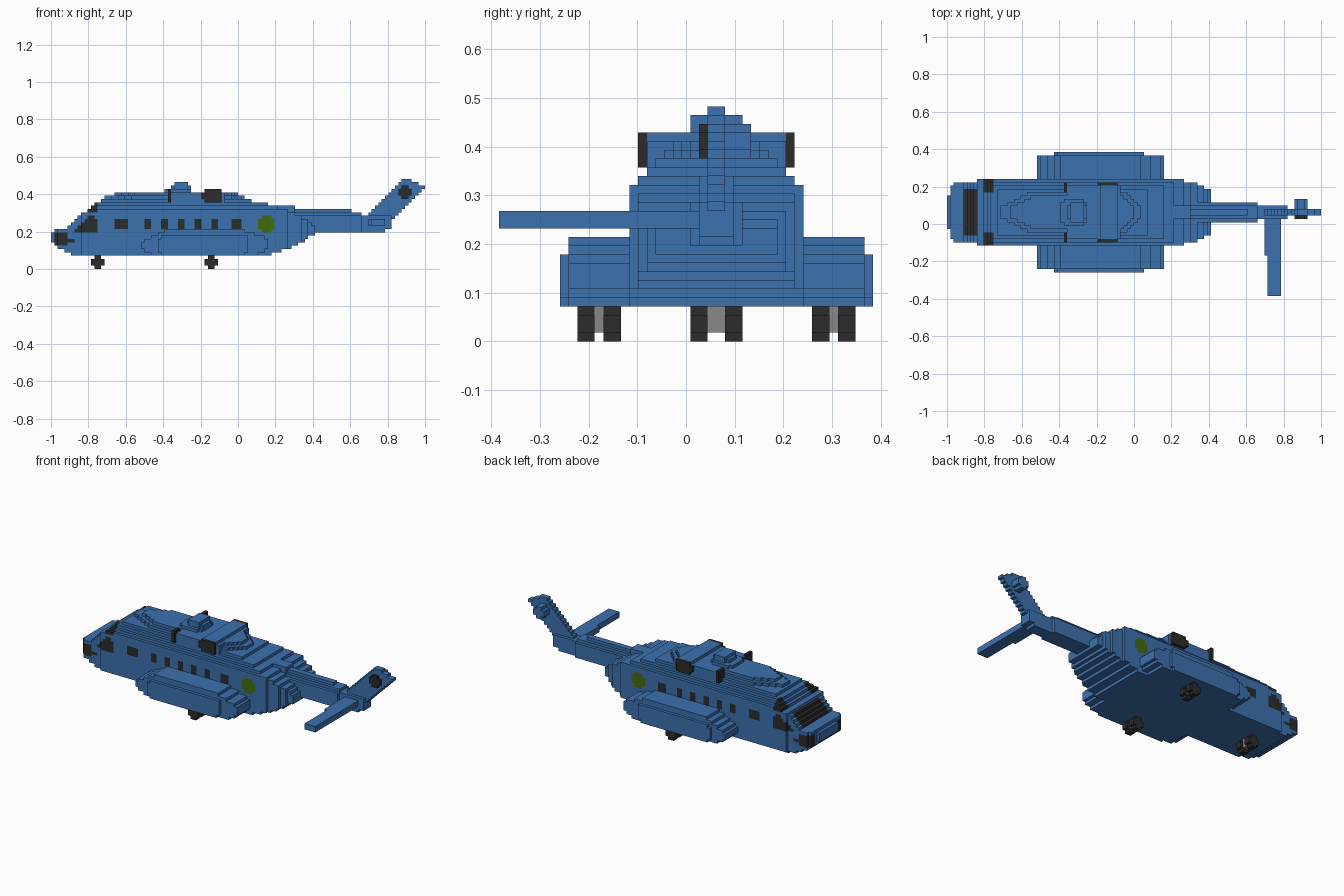
import bpy, bmesh

old = bpy.data.objects.get("Cube")
if old:
    bpy.data.objects.remove(old, do_unlink=True)

V = 2 / 112          # block size
MID = 3.5            # centre line of the hull, in blocks along y
BLUE, BLACK, GREEN, GREY = range(4)


def material(name, rgb):
    m = bpy.data.materials.new(name)
    m.use_nodes = True
    m.diffuse_color = (*rgb, 1)
    m.node_tree.nodes["Principled BSDF"].inputs["Base Color"].default_value = (*rgb, 1)
    return m


MATS = [material("blue paint", (0.045, 0.165, 0.43)),
        material("black glass and rubber", (0.025, 0.025, 0.025)),
        material("green roundel", (0.055, 0.15, 0.004)),
        material("grey metal", (0.25, 0.25, 0.25))]
taken = set()


def box(x0, x1, y0, y1, z0, z1, mat=BLUE):
    return {(i, j, k): mat for i in range(x0, x1) for j in range(y0, y1) for k in range(z0, z1)}


def sides(x0, x1, a0, a1, z0, z1, mat=BLUE):
    """The same box on both sides of the hull."""
    return box(x0, x1, a0, a1, z0, z1, mat) | box(x0, x1, -a1, -a0, z0, z1, mat)


def build(name, cells):
    """Skin the blocks: outer faces only, merged into long strips."""
    cells = {c: m for c, m in cells.items() if c not in taken}
    taken.update(cells)
    bm = bmesh.new()
    for axis in range(3):
        run = 1 if axis == 0 else 0
        other = 3 - axis - run
        for sign in (-1, 1):
            def move(c, ax, d):
                return tuple(v + d * (n == ax) for n, v in enumerate(c))
            shown = {c: m for c, m in cells.items() if move(c, axis, sign) not in cells}
            for c, m in shown.items():
                if shown.get(move(c, run, -1)) == m:
                    continue
                n, end = 1, move(c, run, 1)
                while shown.get(end) == m:
                    n, end = n + 1, move(end, run, 1)
                quad = []
                for r, o in ((0, 0), (n, 0), (n, 1), (0, 1)):
                    p = list(c)
                    p[axis] += sign > 0
                    p[run] += r
                    p[other] += o
                    quad.append(bm.verts.new(((p[0] - 56) * V, (p[1] + MID) * V, p[2] * V)))
                face = bm.faces.new(quad)
                face.material_index = m
                face.normal_update()
                if face.normal[axis] * sign < 0:
                    face.normal_flip()
    bmesh.ops.remove_doubles(bm, verts=bm.verts, dist=V * 0.01)
    mesh = bpy.data.meshes.new(name)
    bm.to_mesh(mesh)
    bm.free()
    for m in MATS:
        mesh.materials.append(m)
    ob = bpy.data.objects.new(name, mesh)
    bpy.context.collection.objects.link(ob)


# Fuselage: front and rear end of each layer, from z = 4 blocks up
NOSE = [6, 4, 2, 1, 0, 0, 0, 1, 5, 6, 7, 8, 9, 11, 12, 13]
REAR = [66, 69, 72, 74, 76, 77, 79, 79, 79, 78, 77, 75, 73, 71, 68, 65]
PLAN = [(0, 1, 5), (1, 2, 8), (2, 9, 9), (9, 71, 10), (71, 75, 9), (75, 77, 8), (77, 79, 7)]
WINDOWS = [(19, 23), (28, 30), (33, 35), (38, 40), (43, 45), (48, 50), (54, 57)]


def hull_colour(i, j, k, half, nose):
    a = abs(j + 0.5)
    skin = a > half - 1
    if 12 <= k < 16 and i == nose and a < 7:                        # windshield
        return BLACK
    if 17 <= k < 20 and 11 <= i < 14 and a > 6:                     # brow windows
        return BLACK
    if a > 6 and (7 <= k < 11 and 1 <= i < 5 or k == 8 and 5 <= i < 7):  # chin windows
        return BLACK
    if skin and 11 <= k < 16 and max(7, k - 4) <= i < 14 - (k == 15):    # cockpit doors
        return BLACK
    if skin and 12 <= k < 15 and any(p <= i < q for p, q in WINDOWS):    # cabin windows
        return BLACK
    if skin and abs(i - 64) <= 2 and abs(k - 13) <= 2 and abs(i - 64) + abs(k - 13) < 4:
        return GREEN
    return BLUE


hull = {}
for n, (nose, rear) in enumerate(zip(NOSE, REAR)):
    k = n + 4
    for p, q, w in PLAN:
        half = min(w, {18: 9, 19: 8}.get(k, 10))
        for i in range(max(p, nose), min(q, rear)):
            for j in range(-half, half):
                hull[i, j, k] = hull_colour(i, j, k, half, nose)
build("fuselage", hull)

# Roof: layers tapering to the front and to the back, with engine cowlings
roof = box(15, 60, -7, 7, 20, 21)
for k, x0, x1, top in ((21, 16, 58, 6), (22, 19, 56, 5)):
    for i in range(x0, x1):
        half = min(top, 2 + (i - x0) // 2, 2 + (x1 - 1 - i))
        roof |= box(i, i + 1, -half, half, k, k + 1)
roof |= sides(36, 52, 4, 8, 20, 23) | box(46, 51, -8, 8, 23, 24)
build("roof_cowling", roof)
build("engine_intakes", sides(35, 36, 6, 9, 20, 24, BLACK))
build("engine_exhausts", sides(45, 51, 8, 9, 21, 23, BLACK) | sides(46, 51, 8, 9, 20, 24, BLACK))

# Rotor hub
build("rotor_hub", box(34, 42, -3, 3, 23, 24) | box(35, 41, -4, 4, 23, 24)
      | box(37, 41, -3, 3, 24, 26) | box(36, 42, -2, 2, 24, 25))

# Side sponsons: ends of each layer, from z = 4 blocks up
SPONSON = [(30, 62), (28, 64), (27, 65), (27, 65), (28, 65), (30, 64), (32, 61), (34, 58)]
pods = {}
for n, (p, q) in enumerate(SPONSON):
    pods |= sides(p, q, 10, 17, n + 4, n + 5)
    if n < 6:
        pods |= sides(max(p + 3, 32), min(q - 4, 59), 17, 18, n + 4, n + 5)
build("side_sponsons", pods)

# Tail boom, with a narrow spine
build("tail_boom", box(60, 93, -3, 3, 11, 16) | box(60, 93, -2, 2, 16, 17)
      | box(60, 90, -1, 1, 17, 18) | box(60, 73, -2, 2, 17, 19) | box(93, 100, -2, 2, 11, 16)
      | box(100, 102, -2, 2, 12, 16))

# Swept fin, stepping one block back per layer
fin = {}
for k in range(12, 27):
    fin |= box(max(95, 79 + k), {25: 110, 26: 108}.get(k, 88 + k), -1, 1, k, k + 1)
build("tail_fin", fin)
build("stabiliser", box(96, 100, -25, -1, 13, 15) | box(95, 100, -13, -1, 13, 15))


def disc(x, y0, y1, z, mat):
    """Four blocks across, corners removed."""
    return box(x, x + 4, y0, y1, z + 1, z + 3, mat) | box(x + 1, x + 3, y0, y1, z, z + 4, mat)


# Tail rotor hub
build("tail_rotor_cap", disc(104, -2, -1, 21, BLACK))
build("tail_rotor_hub", disc(104, 1, 4, 21, BLUE))

# Wheel pairs with their legs
for name, x, y, gap in (("nose", 12, -3, 2), ("left", 46, 11, 1), ("right", 46, -16, 1)):
    far = y + 2 + gap
    build(name + "_wheels", disc(x, y, y + 2, 0, BLACK) | disc(x, far, far + 2, 0, BLACK))
    build(name + "_wheel_leg", box(x + 1, x + 3, y + 2, far, 1, 4, GREY))
